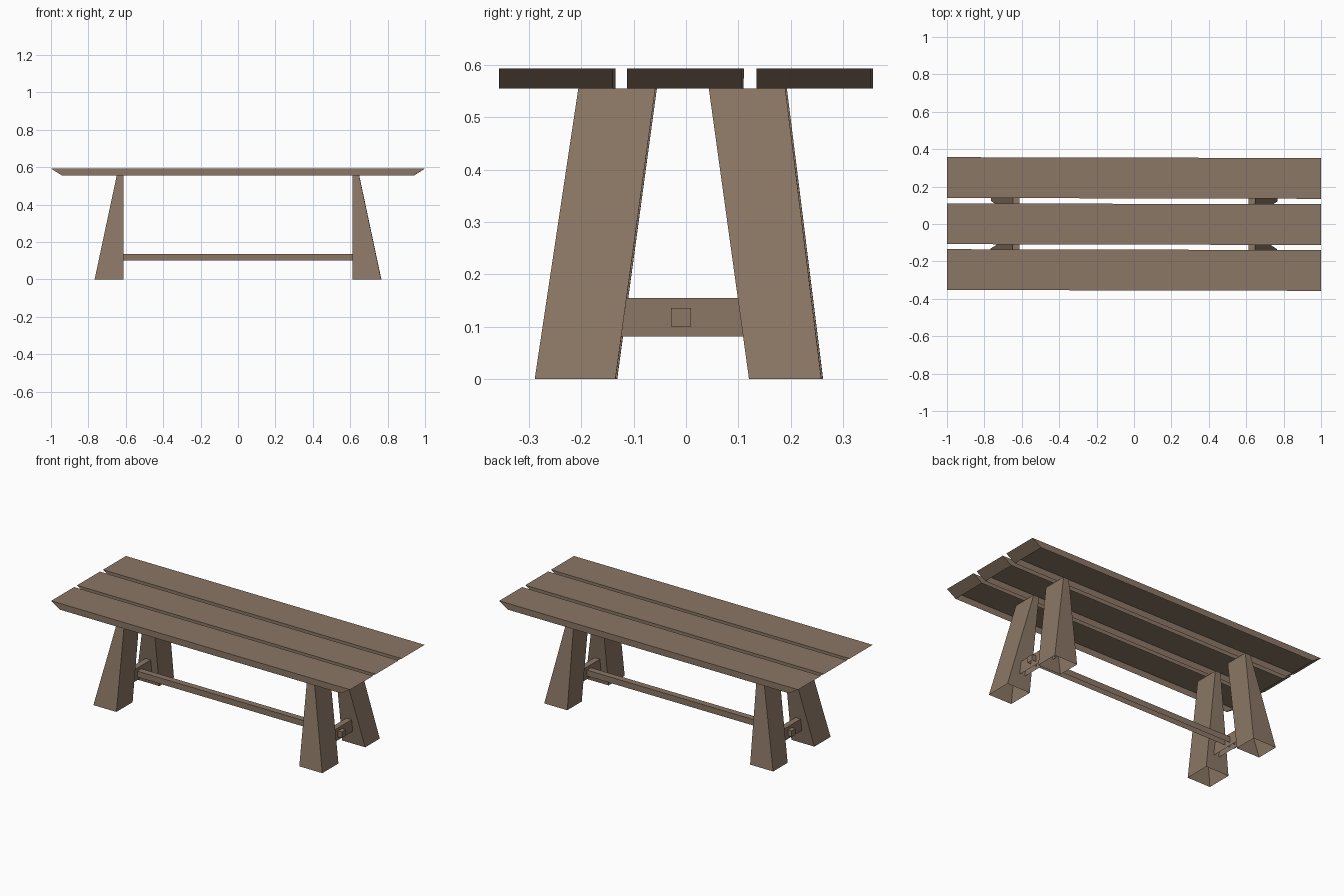
import bpy
import bmesh

cube = bpy.data.objects.get("Cube")
if cube:
    bpy.data.objects.remove(cube, do_unlink=True)

wood = bpy.data.materials.new("weathered_brown_wood")
wood.use_nodes = True
wood.diffuse_color = (0.258, 0.184, 0.130, 1)
wood.node_tree.nodes["Principled BSDF"].inputs["Base Color"].default_value = wood.diffuse_color

TOP_Z, UNDER_Z = 0.593, 0.555
TURN = -0.0023  # the whole bench stands very slightly turned


def block(name, bottom, top, z0, z1):
    """Hollow block, open below, between two rectangles (x0, x1, y0, y1)."""
    bm = bmesh.new()
    rings = []
    for (x0, x1, y0, y1), z in ((bottom, z0), (top, z1)):
        corners = ((x0, y0), (x1, y0), (x1, y1), (x0, y1))
        rings.append([bm.verts.new((x, y, z)) for x, y in corners])
    low, high = rings
    bm.faces.new(high)
    for i in range(4):
        j = (i + 1) % 4
        bm.faces.new((low[i], low[j], high[j], high[i]))
    mesh = bpy.data.meshes.new(name)
    bm.to_mesh(mesh)
    bm.free()
    mesh.materials.append(wood)
    obj = bpy.data.objects.new(name, mesh)
    obj.rotation_euler.z = TURN
    bpy.context.collection.objects.link(obj)


def mirrored_x(rect, side):
    x0, x1, y0, y1 = rect
    return rect if side > 0 else (-x1, -x0, y0, y1)


# Three seat planks with undercut ends
for label, y in (("front", -0.246), ("middle", -0.001), ("back", 0.246)):
    y0, y1 = y - 0.109, y + 0.109
    block(label + "_plank", (-0.94, 0.94, y0, y1), (-1, 1, y0, y1), UNDER_Z, TOP_Z)

for side, label in ((1, "left"), (-1, "right")):
    # Splayed, tapering legs
    for end, foot, head in (("front", (-0.287, -0.133), (-0.204, -0.057)),
                            ("back", (0.122, 0.26), (0.045, 0.191))):
        block(f"{end}_{label}_leg",
              mirrored_x((0.612, 0.766, *foot), side),
              mirrored_x((0.612, 0.648, *head), side),
              0, UNDER_Z)
    # Crossbar joining each pair of legs
    bar = mirrored_x((0.655, 0.69, -0.15, 0.14), side)
    block(label + "_crossbar", bar, bar, 0.081, 0.155)

# Long rail running through both crossbars
rail = (-0.715, 0.715, -0.027, 0.011)
block("long_rail", rail, rail, 0.1, 0.136)
